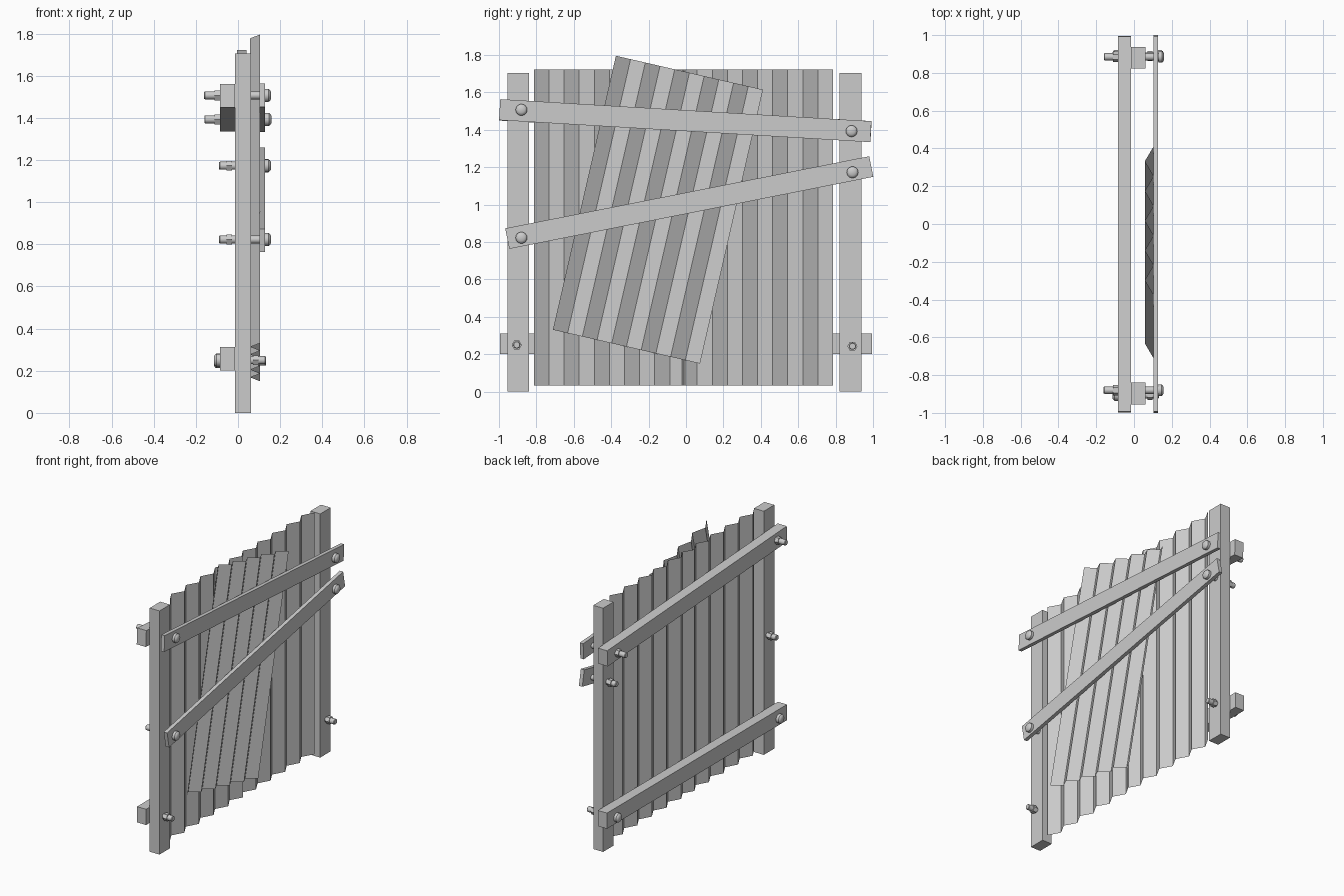
import bpy, bmesh, math
from mathutils import Vector, Matrix

if "Cube" in bpy.data.objects:
    bpy.data.objects.remove(bpy.data.objects["Cube"])


def finish(name, bm):
    bmesh.ops.recalc_face_normals(bm, faces=bm.faces)
    me = bpy.data.meshes.new(name)
    bm.to_mesh(me)
    bm.free()
    ob = bpy.data.objects.new(name, me)
    bpy.context.collection.objects.link(ob)
    return ob


def board(name, x0, x1, y, z, length, width, tilt=0):
    """Box lying along y, tilted about x."""
    bm = bmesh.new()
    bmesh.ops.create_cube(bm, size=1)
    bmesh.ops.scale(bm, vec=(x1 - x0, length, width), verts=bm.verts)
    ob = finish(name, bm)
    ob.location = ((x0 + x1) / 2, y, z)
    ob.rotation_euler.x = math.radians(tilt)
    return ob


def sheet(name, x0, x1, y, z, height, tilt=0, strips=10, width=0.807):
    """Zigzag corrugated sheet, outer edges at the front."""
    bm = bmesh.new()
    rows = []
    for i in range(strips + 1):
        px = x1 if i % 2 == 0 else x0
        py = -width / 2 + width * i / strips
        rows.append([bm.verts.new((px, py, s * height / 2)) for s in (-1, 1)])
    for a, b in zip(rows, rows[1:]):
        bm.faces.new((a[0], b[0], b[1], a[1]))
    # keep the front side facing +x
    me = bpy.data.meshes.new(name)
    bm.to_mesh(me)
    bm.free()
    ob = bpy.data.objects.new(name, me)
    bpy.context.collection.objects.link(ob)
    ob.location = (0, y, z)
    ob.rotation_euler.x = math.radians(tilt)


def lathe(name, profile, y, z, start, direction, sides=16):
    """Revolve (distance, radius) stations about the x axis."""
    bm = bmesh.new()
    rings = []
    for d, r in profile:
        rings.append([bm.verts.new((start + direction * d,
                                    y + r * math.cos(2 * math.pi * k / sides),
                                    z + r * math.sin(2 * math.pi * k / sides)))
                      for k in range(sides)])
    for a, b in zip(rings, rings[1:]):
        for k in range(sides):
            j = (k + 1) % sides
            bm.faces.new((a[k], a[j], b[j], b[k]))
    bm.faces.new(rings[0])
    bm.faces.new(rings[-1])
    ob = finish(name, bm)
    for o in bpy.context.selected_objects:
        o.select_set(False)
    ob.select_set(True)
    bpy.context.view_layer.objects.active = ob
    bpy.ops.object.shade_smooth_by_angle(angle=math.radians(35))


def bolt(name, y, z, start, direction, length, nut):
    lathe(name, [(0, 0.017), (0.005, 0.025), (0.012, 0.031), (0.03, 0.031),
                 (0.03, 0.019), (length - 0.004, 0.019), (length, 0.016)],
          y, z, start, direction)
    lathe(name + "_nut", [(nut, 0.019), (nut, 0.027), (nut + 0.026, 0.027),
                          (nut + 0.026, 0.019)], y, z, start, direction, 6)


# Upright posts
for side, y in (("left", -0.897), ("right", 0.88)):
    board(side + "_post", -0.015, 0.061, y, 0.8525, 0.116, 1.705)

# Rear rails
board("rear_lower_rail", -0.085, -0.015, 0.0, 0.257, 1.99, 0.11)
board("rear_upper_rail", -0.085, -0.015, -0.003, 1.448, 1.988, 0.112, -3.3)

# Front planks
board("front_upper_plank", 0.102, 0.128, -0.004, 1.449, 1.988, 0.112, -3.4)
board("front_lower_plank", 0.102, 0.128, 0.0175, 1.011, 1.984, 0.112, 11.2)

# Corrugated sheets
sheet("left_sheet", -0.004, 0.041, -0.4095, 0.877, 1.69)
sheet("right_sheet", -0.004, 0.041, 0.3825, 0.877, 1.69)
sheet("loose_sheet", 0.058, 0.104, -0.15, 0.973, 1.503, -12.95)

# Bolts through planks, posts and rails
bolt("upper_left_bolt", -0.88, 1.507, 0.157, -1, 0.318, 0.243)
bolt("upper_right_bolt", 0.885, 1.393, 0.159, -1, 0.319, 0.245)
bolt("middle_left_bolt", -0.88, 0.823, 0.157, -1, 0.247, 0.186)
bolt("middle_right_bolt", 0.89, 1.173, 0.157, -1, 0.247, 0.186)
bolt("lower_left_bolt", -0.905, 0.25, -0.115, 1, 0.248, 0.186)
bolt("lower_right_bolt", 0.89, 0.243, -0.115, 1, 0.248, 0.186)
